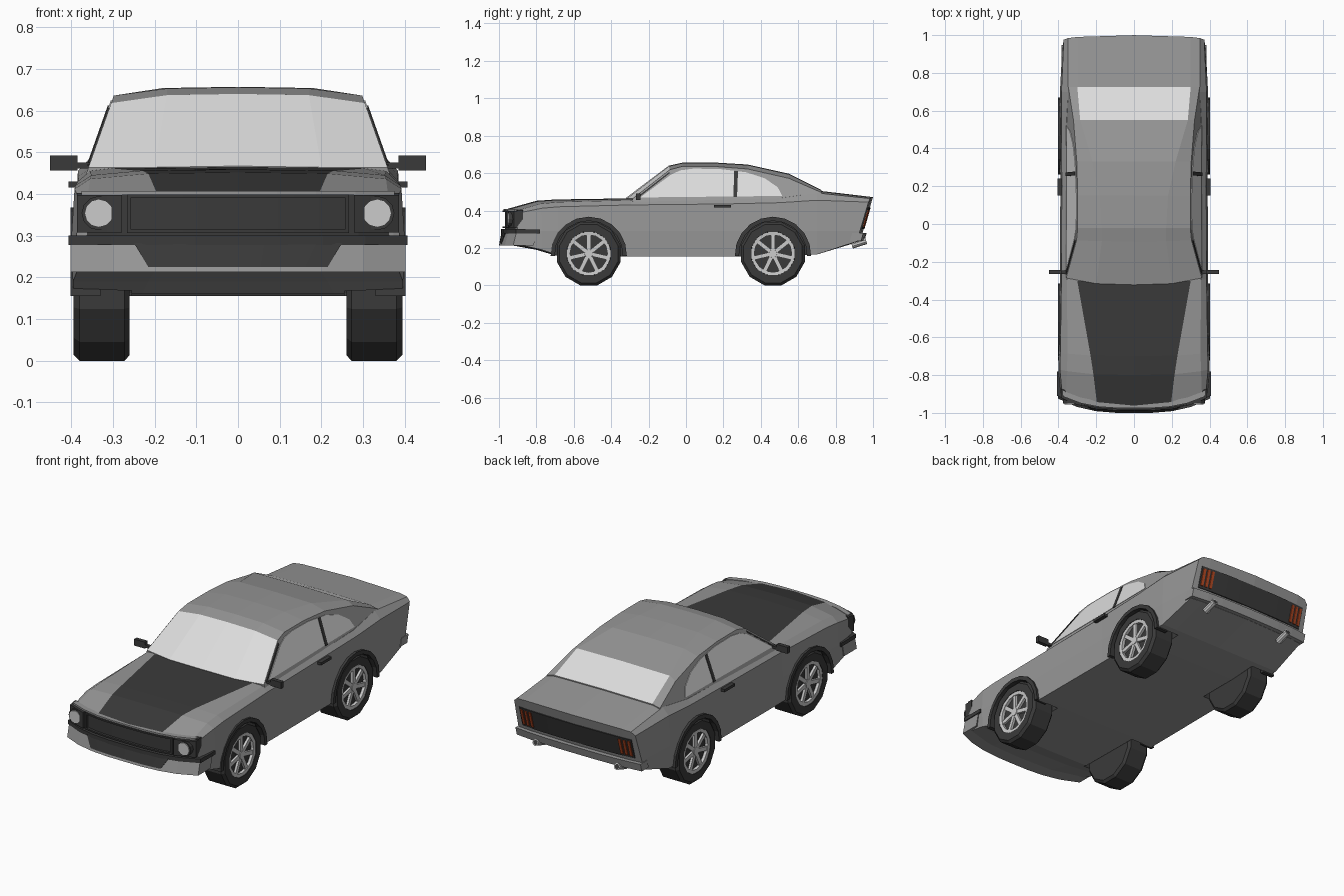
import bpy, bmesh, math
from mathutils import Matrix, Vector

if "Cube" in bpy.data.objects:
    bpy.data.objects.remove(bpy.data.objects["Cube"])


def material(name, r, g, b):
    m = bpy.data.materials.new(name)
    m.diffuse_color = (r, g, b, 1)
    m.use_nodes = True
    m.node_tree.nodes["Principled BSDF"].inputs["Base Color"].default_value = m.diffuse_color
    return m


PAINT = material("grey_paint", 0.31, 0.31, 0.31)
DARK = material("dark_trim", 0.042, 0.042, 0.042)
GLASS = material("pale_glass", 0.72, 0.72, 0.72)
CHROME = material("light_metal", 0.60, 0.60, 0.60)
RED = material("tail_red", 0.42, 0.06, 0.015)


def finish(name, bm, *mats):
    bmesh.ops.remove_doubles(bm, verts=bm.verts, dist=1e-5)
    bmesh.ops.delete(bm, geom=[e for e in bm.edges if not e.link_faces], context='EDGES')
    bmesh.ops.recalc_face_normals(bm, faces=bm.faces)
    me = bpy.data.meshes.new(name)
    bm.to_mesh(me)
    bm.free()
    for m in mats:
        me.materials.append(m)
    ob = bpy.data.objects.new(name, me)
    bpy.context.collection.objects.link(ob)
    return ob


def box(name, centre, size, mat, rot=Matrix()):
    bm = bmesh.new()
    bmesh.ops.create_cube(bm, size=1, matrix=Matrix.Translation(centre) @ rot @ Matrix.Diagonal((*size, 1)))
    return finish(name, bm, mat)


def loft(name, sections, mats, rule):
    """Skin half sections of 8 points, mirrored in x; rule(i, j) picks the material."""
    bm = bmesh.new()
    rings = []
    for half in sections:
        full = half + [(-x, y, z) for x, y, z in half[6:0:-1]]
        rings.append([bm.verts.new(p) for p in full])
    for i in range(len(rings) - 1):
        a, b = rings[i], rings[i + 1]
        for j in range(14):
            k = (j + 1) % 14
            bm.faces.new((a[j], a[k], b[k], b[j])).material_index = rule(i, j)
    for r in (rings[0], rings[-1]):
        for q in ((0, 1, 6, 7), (1, 2, 5, 6), (2, 3, 4, 5), (0, 13, 8, 7), (13, 12, 9, 8), (12, 11, 10, 9)):
            bm.faces.new([r[n] for n in q])
    return finish(name, bm, *mats)


def revolve(name, profile, segs, y, z, side, mats, a0=0.0, a1=360.0, index=0):
    """Turn a closed (x, r) profile about an axle parallel to x."""
    bm = bmesh.new()
    whole = a1 - a0 > 359
    rings = []
    for i in range(segs if whole else segs + 1):
        a = math.radians(a0 + (a1 - a0) * i / segs)
        rings.append([bm.verts.new((side * x, y + r * math.cos(a), z + r * math.sin(a))) for x, r in profile])
    n = len(profile)
    for i in range(segs):
        a, b = rings[i], rings[(i + 1) % len(rings)]
        for j in range(n):
            k = (j + 1) % n
            bm.faces.new((a[j], a[k], b[k], b[j])).material_index = index
    if not whole:
        bm.faces.new(rings[0])
        bm.faces.new(rings[-1])
    return finish(name, bm, *mats)


def strip(name, x0, x1, z0, z1, surf, depth, mat, taper=1.0, n=8):
    """Slab whose outer face follows y = surf(x, z); depth goes inward."""
    bm = bmesh.new()
    cols = []
    for i in range(n + 1):
        x = x0 + (x1 - x0) * i / n
        c = []
        for xx, z in ((x * taper, z0), (x, z1)):
            c += [bm.verts.new((xx, surf(xx, z), z)), bm.verts.new((xx, surf(xx, z) + depth, z))]
        cols.append([c[0], c[2], c[3], c[1]])
    for a, b in zip(cols, cols[1:]):
        for j in range(4):
            k = (j + 1) % 4
            bm.faces.new((a[j], a[k], b[k], b[j]))
    bm.faces.new(cols[0])
    bm.faces.new(cols[-1])
    return finish(name, bm, mat)


# Main body: y, bottom z, half width, shoulder z, top x, top edge z, stripe x, crown z, end bow, lean
stations = [
    (-.965, .220, .388, .385, .360, .397, .195, .406, .07, 0),
    (-.800, .190, .400, .412, .355, .436, .215, .452, .03, 0),
    (-.700, .160, .398, .420, .352, .445, .230, .459, .02, 0),
    (-.310, .155, .392, .430, .355, .455, .300, .465, .02, 0),
    (.200, .155, .390, .435, .360, .458, .300, .462, 0, 0),
    (.500, .155, .392, .442, .360, .466, .300, .470, 0, 0),
    (.700, .165, .392, .455, .348, .494, .300, .507, 0, 0),
    (.999, .235, .380, .445, .350, .464, .300, .472, -.02, .29)]
body_sections = []
for y, zb, w, zsh, xt, zte, s, zc, bow, lean in stations:
    pts = [(0, zb), (s, zb), (w - .004, zb), (w, .29), (w - .008, zsh), (xt, zte), (s, zc - .003), (0, zc)]
    body_sections.append([(x, y + bow * (x / .4) ** 3 + lean * (z - .47), z) for x, z in pts])
body = loft("body_shell", body_sections, (PAINT, DARK), lambda i, j: int(i < 3 and j in (6, 7)))

# Wheel wells cut out of the body
AXLES = (-.52, .465)
for side in (1, -1):
    for y in AXLES:
        cut = revolve("well_cutter", [(.255, 0), (.255, .2), (.5, .2), (.5, 0)], 16, y, .163, side,
                      (PAINT, DARK), index=1)
        cut.hide_render = True
        mod = body.modifiers.new("well", 'BOOLEAN')
        mod.operation, mod.solver, mod.object = 'DIFFERENCE', 'EXACT', cut
        bpy.context.view_layer.objects.active = body
        bpy.ops.object.modifier_apply(modifier=mod.name)
        bpy.data.objects.remove(cut)


# Cabin: y, roof edge z, crease x, crown z, bow; the sides lie on one slanted plane
def side_x(z):
    return .36 - .353 * (z - .46)


cabin_sections = []
for y, ze, s, zc, bow in ((-.322, .463, .20, .467, .05), (-.092, .618, .17, .640, .012), (-.02, .636, .17, .656, 0),
                          (.15, .636, .18, .657, 0), (.33, .622, .22, .646, 0), (.55, .572, .285, .597, 0),
                          (.725, .496, .30, .510, 0)):
    zs = [.44, .44 + (ze - .44) * .3, .44 + (ze - .44) * .7, ze]
    pts = [(0, .44), (s, .44)] + [(side_x(z), z) for z in zs] + [(s, zc - .003), (0, zc)]
    cabin_sections.append([(x, y + bow * (x / .4) ** 3, z) for x, z in pts])
loft("cabin_roof", cabin_sections, (PAINT, GLASS),
     lambda i, j: int((i == 0 and j in (5, 6, 7, 8)) or (i == 5 and j in (6, 7))))


# Side glass and pillars: thin plates on the slanted side plane
def side_plate(name, outline, lift, side, mat):
    bm = bmesh.new()
    out = [bm.verts.new((side * (side_x(z) + lift), y, z)) for y, z in outline]
    inn = [bm.verts.new((side * (side_x(z) - .003), y, z)) for y, z in outline]
    bm.faces.new(out)
    bm.faces.new(inn)
    for j in range(len(out)):
        k = (j + 1) % len(out)
        bm.faces.new((out[j], out[k], inn[k], inn[j]))
    return finish(name, bm, mat)


for side in (1, -1):
    side_plate("side_window", [(-.245, .470), (-.08, .592), (-.03, .615), (.04, .624), (.18, .622), (.32, .605),
                               (.42, .573), (.49, .525), (.515, .478)], .003, side, GLASS)
    side_plate("door_pillar", [(.253, .472), (.258, .612), (.278, .610), (.273, .472)], .006, side, DARK)
    side_plate("windscreen_pillar", [(-.268, .468), (-.09, .606), (-.086, .600), (-.255, .468)], .004, side, DARK)
    # Mirror, its arm and the door handle
    box("side_mirror", (side * .418, -.255, .474), (.066, .022, .036), DARK)
    box("mirror_arm", (side * .372, -.255, .468), (.05, .018, .014), DARK)
    box("door_handle", (side * .395, .195, .423), (.022, .09, .015), DARK)

# Wheels with tyre, rim ring, hub, seven spokes, and arch liner
for side in (1, -1):
    for y in AXLES:
        revolve("tyre", [(.26, 0), (.26, .162), (.272, .176), (.38, .176), (.394, .162), (.394, .120), (.374, .116),
                         (.374, 0)], 12, y, .17, side, (DARK,), 15, 375)
        revolve("wheel_rim", [(.370, .119), (.392, .119), (.390, .100), (.370, .100)], 16, y, .17, side, (CHROME,))
        revolve("wheel_hub", [(.370, 0), (.370, .026), (.390, .022), (.390, 0)], 10, y, .17, side, (CHROME,))
        for n in range(7):
            rot = Matrix.Rotation(math.radians(90 + n * 360 / 7), 4, 'X')
            offset = rot @ Vector((0, .063, 0))
            box("wheel_spoke", Vector((side * .379, y, .17)) + offset, (.016, .086, .022), CHROME, rot)
        revolve("arch_liner", [(.33, .182), (.33, .204), (.402, .204), (.402, .182)], 10, y, .163, side, (DARK,),
                -2, 182)


# Front end: every part follows the bowed nose
def nose(front, lean=0.0):
    return lambda x, z: front + .075 * (abs(x) / .4) ** 3 + lean * (z - .215)


strip("nose_panel", -.386, .386, .295, .402, nose(-.969), .03, DARK)
strip("front_bumper", -.402, .402, .213, .280, nose(-1.0, .25), .11, PAINT)
strip("lower_intake", -.25, .25, .225, .283, nose(-1.0, .25 - .05), .02, DARK, taper=.86)
strip("bumper_blade", -.407, .407, .278, .300, nose(-.988), .05, DARK)
strip("grille_top", -.265, .265, .391, .399, nose(-.982), .02, DARK)
strip("grille_bottom", -.265, .265, .307, .315, nose(-.982), .02, DARK)
strip("hood_lip", -.375, .375, .398, .407, nose(-.975), .03, PAINT)
for side in (1, -1):
    strip("grille_end", side * .257, side * .266, .307, .399, nose(-.982), .02, DARK, n=1)
    strip("headlight_housing", side * .278, side * .386, .308, .397, nose(-.988), .04, DARK, n=3)
    box("bumper_wrap", (side * .399, -.845, .288), (.016, .13, .02), DARK)
    for label, radius, reach, mat in (("headlight_bezel", .041, .950, DARK), ("headlight", .034, .955, CHROME)):
        bm = bmesh.new()
        bmesh.ops.create_cone(bm, cap_ends=True, segments=12, radius1=radius, radius2=radius, depth=.04,
                              matrix=Matrix.Translation((side * .334, -reach + .02, .354))
                              @ Matrix.Rotation(math.pi / 2, 4, 'X'))
        finish(label, bm, mat)


# Tail end: panel, lamps, bumper lip and exhausts on the leaning rear face
def tail(out):
    return lambda x, z: .999 + out - .02 * (abs(x) / .4) ** 3 + .29 * (z - .47)


strip("tail_panel", -.345, .345, .300, .415, tail(.004), -.01, DARK)
strip("rear_bumper", -.384, .384, .236, .280, tail(.022), -.06, PAINT)
for side in (1, -1):
    for x in (.275, .302, .329):
        strip("tail_light", side * (x - .008), side * (x + .008), .312, .403, tail(.009), -.01, RED, n=1)
    bm = bmesh.new()
    bmesh.ops.create_cone(bm, cap_ends=True, segments=10, radius1=.018, radius2=.018, depth=.08,
                          matrix=Matrix.Translation((side * .25, .925, .226))
                          @ Matrix.Rotation(math.radians(108), 4, 'X'))
    bmesh.ops.inset_region(bm, faces=[f for f in bm.faces if len(f.verts) > 4], thickness=.005)
    for f in bm.faces:
        f.material_index = int(len(f.verts) > 4)
    finish("exhaust_tip", bm, CHROME, DARK)
